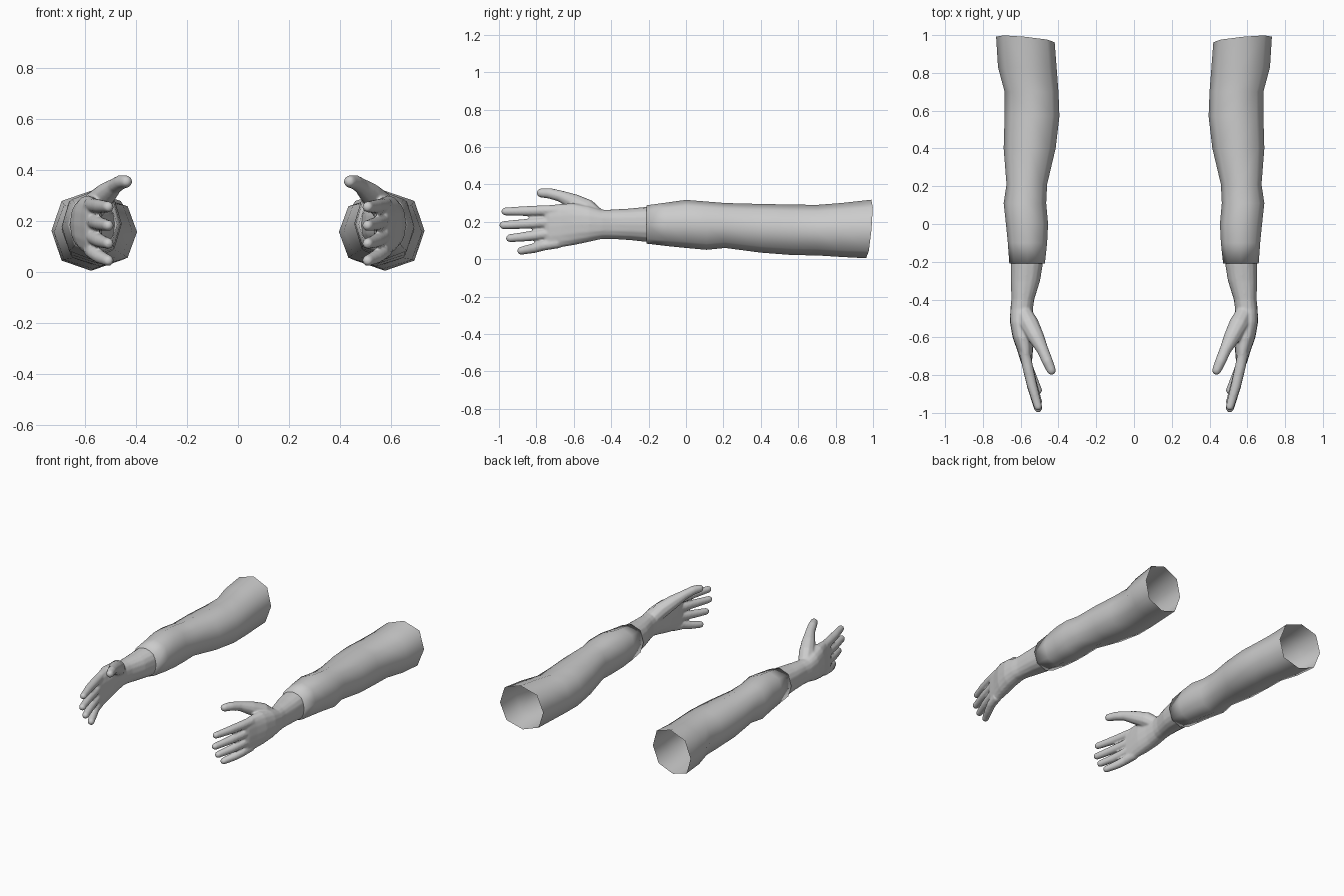
import bpy, bmesh, math
from mathutils import Vector

if "Cube" in bpy.data.objects:
    bpy.data.objects.remove(bpy.data.objects["Cube"])

skin = bpy.data.materials.new("grey")
skin.diffuse_color = (0.6, 0.6, 0.6, 1)
skin.use_nodes = True
skin.node_tree.nodes["Principled BSDF"].inputs["Base Color"].default_value = skin.diffuse_color


def section(bm, y, x0, x1, z0, z1, n, power=0.85, tilt=(0, 0)):
    """Rounded cross-section across y, filling the given x and z range."""
    ring = []
    for i in range(n):
        a = 2 * math.pi * i / n
        c, s = math.cos(a), math.sin(a)
        px = math.copysign(abs(c) ** power, c) if abs(c) > 1e-6 else 0
        pz = math.copysign(abs(s) ** power, s) if abs(s) > 1e-6 else 0
        ring.append(bm.verts.new(((x0 + x1) / 2 + px * (x1 - x0) / 2,
                                  y + tilt[0] * px + tilt[1] * pz,
                                  (z0 + z1) / 2 + pz * (z1 - z0) / 2)))
    return ring


def bridge(bm, rings, caps):
    for a, b in zip(rings, rings[1:]):
        for i in range(len(a)):
            j = (i + 1) % len(a)
            bm.faces.new((a[i], a[j], b[j], b[i]))
    if caps:
        bm.faces.new(rings[0])
        bm.faces.new(rings[-1])


def digit(bm, points, n=10):
    """Tapered tube with a round tip; points are (x, y, z, radius)."""
    pts = [(Vector(p[:3]), p[3]) for p in points]
    d = (pts[-1][0] - pts[-2][0]).normalized()
    tip, r = pts[-1]
    pts += [(tip + d * r * math.sin(t), r * math.cos(t)) for t in (0.5, 0.95, 1.35)]
    rings = []
    for k, (p, r) in enumerate(pts):
        t = pts[min(k + 1, len(pts) - 1)][0] - pts[max(k - 1, 0)][0]
        u = t.cross(Vector((0, 0, 1))).normalized()
        v = u.cross(t).normalized()
        rings.append([bm.verts.new(p + r * (math.cos(2 * math.pi * i / n) * u
                                            + math.sin(2 * math.pi * i / n) * v))
                      for i in range(n)])
    bridge(bm, rings, True)


def finish(bm, name):
    bmesh.ops.recalc_face_normals(bm, faces=bm.faces)
    for f in bm.faces:
        f.smooth = True
    me = bpy.data.meshes.new(name)
    bm.to_mesh(me)
    bm.free()
    me.materials.append(skin)
    ob = bpy.data.objects.new(name, me)
    bpy.context.collection.objects.link(ob)
    return ob


def mirror(ob):
    ob.modifiers.new("both_sides", 'MIRROR').use_axis[0] = True


# Sleeved arm: open eight-sided tube, with a small fold at the cuff
bm = bmesh.new()
arm = [(0.95, 0.42, 0.735, 0.00, 0.32), (0.83, 0.41, 0.72, 0.012, 0.30),
       (0.70, 0.40, 0.685, 0.02, 0.29), (0.57, 0.395, 0.685, 0.022, 0.292),
       (0.40, 0.415, 0.69, 0.035, 0.295), (0.21, 0.46, 0.675, 0.06, 0.30),
       (0.11, 0.465, 0.69, 0.05, 0.308), (0.0, 0.455, 0.678, 0.06, 0.317),
       (-0.10, 0.46, 0.668, 0.07, 0.303), (-0.21, 0.472, 0.66, 0.083, 0.288),
       (-0.205, 0.49, 0.645, 0.10, 0.272)]
rings = [section(bm, 0.977, 0.42, 0.73, 0.005, 0.318, 8, tilt=(0.015, 0.014))]
rings += [section(bm, *a, 8) for a in arm[1:]]
bridge(bm, rings, False)
mirror(finish(bm, "sleeved_arm"))

# Wrist and palm
bm = bmesh.new()
palm = [(-0.12, 0.49, 0.645, 0.10, 0.275), (-0.21, 0.482, 0.652, 0.092, 0.28),
        (-0.30, 0.497, 0.652, 0.102, 0.271), (-0.40, 0.528, 0.649, 0.108, 0.265),
        (-0.45, 0.535, 0.655, 0.108, 0.265), (-0.52, 0.535, 0.657, 0.092, 0.285),
        (-0.60, 0.53, 0.643, 0.075, 0.30), (-0.67, 0.535, 0.618, 0.063, 0.296),
        (-0.73, 0.54, 0.60, 0.058, 0.29), (-0.755, 0.55, 0.585, 0.075, 0.275)]
bridge(bm, [section(bm, *p, 16) for p in palm], True)

# Four fingers: base height, tip height, tip reach
for zb, zt, reach in ((0.262, 0.255, 0.99), (0.202, 0.182, 1.0),
                      (0.143, 0.112, 0.965), (0.087, 0.045, 0.905)):
    mid = (0.70 + reach) / 2
    digit(bm, [(0.578, -0.68, zb, 0.029), (0.562, -0.76, zb * 0.7 + zt * 0.3, 0.029),
               (0.54, -mid - 0.01, (zb + zt * 2) / 3, 0.027),
               (0.508, -reach + 0.024, zt, 0.022)])

# Thumb
digit(bm, [(0.59, -0.46, 0.215, 0.045), (0.555, -0.53, 0.27, 0.052),
           (0.518, -0.60, 0.306, 0.044), (0.482, -0.67, 0.337, 0.031),
           (0.457, -0.73, 0.352, 0.029), (0.438, -0.774, 0.354, 0.025)])

# Blend palm and digits into one skin
hand = finish(bm, "hand")
rm = hand.modifiers.new("blend", 'REMESH')
rm.mode = 'VOXEL'
rm.voxel_size = 0.0065
rm.use_smooth_shade = True
sm = hand.modifiers.new("soften", 'SMOOTH')
sm.factor, sm.iterations = 0.5, 4
mirror(hand)
